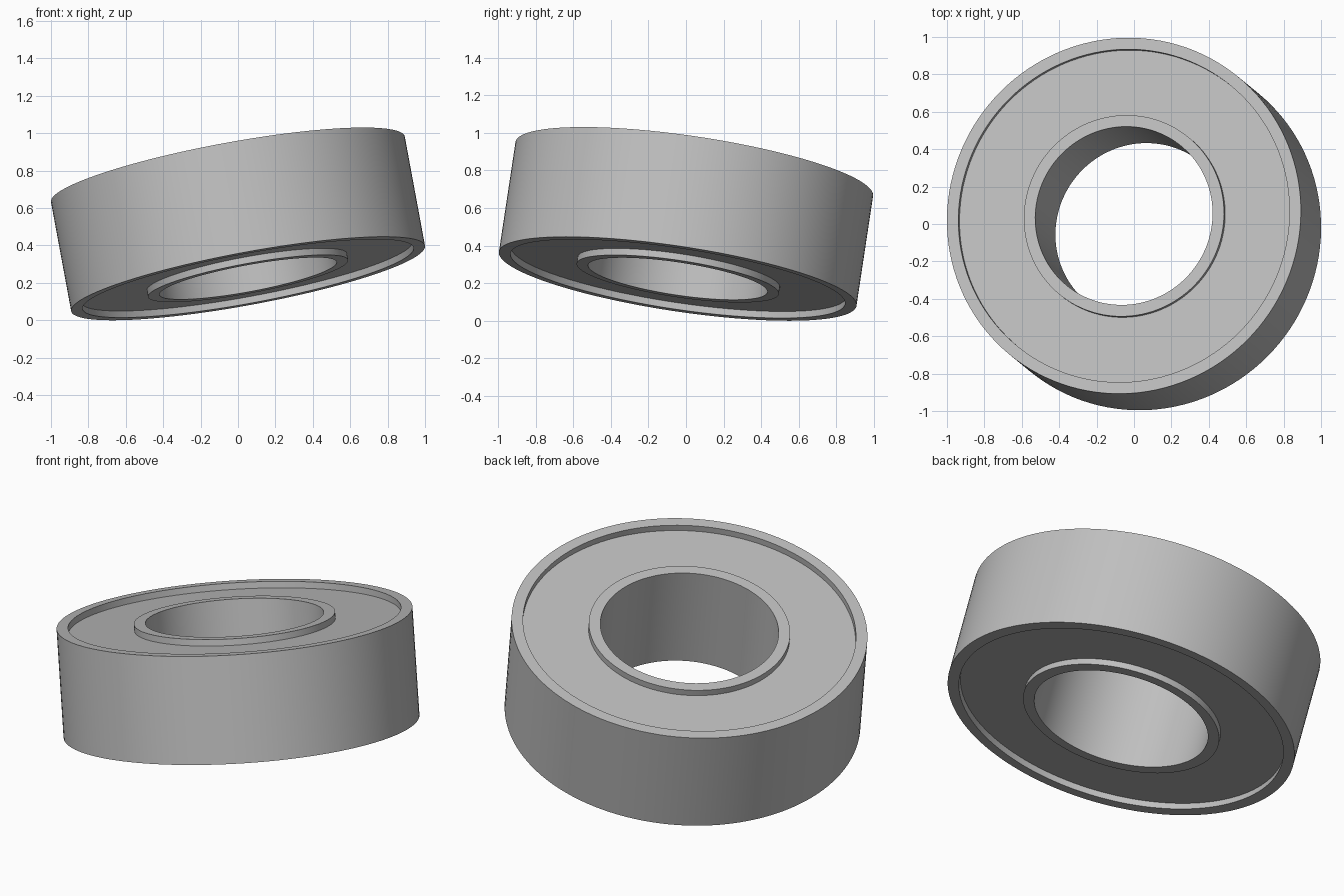
import bpy, bmesh, math
from mathutils import Vector, Matrix

cube = bpy.data.objects.get("Cube")
if cube:
    bpy.data.objects.remove(cube, do_unlink=True)

# Bearing dimensions
HEIGHT = 0.60
OUTER_R, LIP_R = 0.962, 0.90
INNER_R, BORE_R = 0.544, 0.482
RECESS = 0.036
SEAL_THICK = 0.04
SEGMENTS = 128

steel = bpy.data.materials.new("steel grey")
steel.use_nodes = True
GREY = (0.52, 0.52, 0.52, 1.0)
steel.diffuse_color = GREY
steel.node_tree.nodes["Principled BSDF"].inputs["Base Color"].default_value = GREY

# The whole bearing leans towards its back right
axis = Vector((-0.18, 0.147, 0.973)).normalized()
lean = Vector((0, 0, 1)).rotation_difference(axis).to_matrix().to_4x4()
placement = Matrix.Translation((0, 0, 0.515)) @ lean


def ring(name, r_in, r_out, z_low, z_high):
    """Spin a rectangular section around the bearing axis."""
    bm = bmesh.new()
    section = [(r_in, z_low), (r_out, z_low), (r_out, z_high), (r_in, z_high)]
    verts = [bm.verts.new((r, 0, z)) for r, z in section]
    edges = [bm.edges.new((verts[i], verts[(i + 1) % 4])) for i in range(4)]
    bmesh.ops.spin(bm, geom=verts + edges, cent=(0, 0, 0), axis=(0, 0, 1),
                   angle=math.tau, steps=SEGMENTS, use_merge=True)
    bmesh.ops.remove_doubles(bm, verts=bm.verts, dist=0.0001)
    bmesh.ops.recalc_face_normals(bm, faces=bm.faces)
    mesh = bpy.data.meshes.new(name)
    bm.to_mesh(mesh)
    bm.free()
    mesh.materials.append(steel)
    obj = bpy.data.objects.new(name, mesh)
    bpy.context.collection.objects.link(obj)
    obj.matrix_world = placement
    bpy.ops.object.select_all(action="DESELECT")
    obj.select_set(True)
    bpy.context.view_layer.objects.active = obj
    bpy.ops.object.shade_smooth_by_angle(angle=math.radians(30))
    return obj


half = HEIGHT / 2
seal_top = half - RECESS

# Races
ring("outer_race", LIP_R, OUTER_R, -half, half)
ring("inner_race", BORE_R, INNER_R, -half, half)

# Recessed seals on both faces
ring("upper_seal", INNER_R, LIP_R, seal_top - SEAL_THICK, seal_top)
ring("lower_seal", INNER_R, LIP_R, -seal_top, -seal_top + SEAL_THICK)
